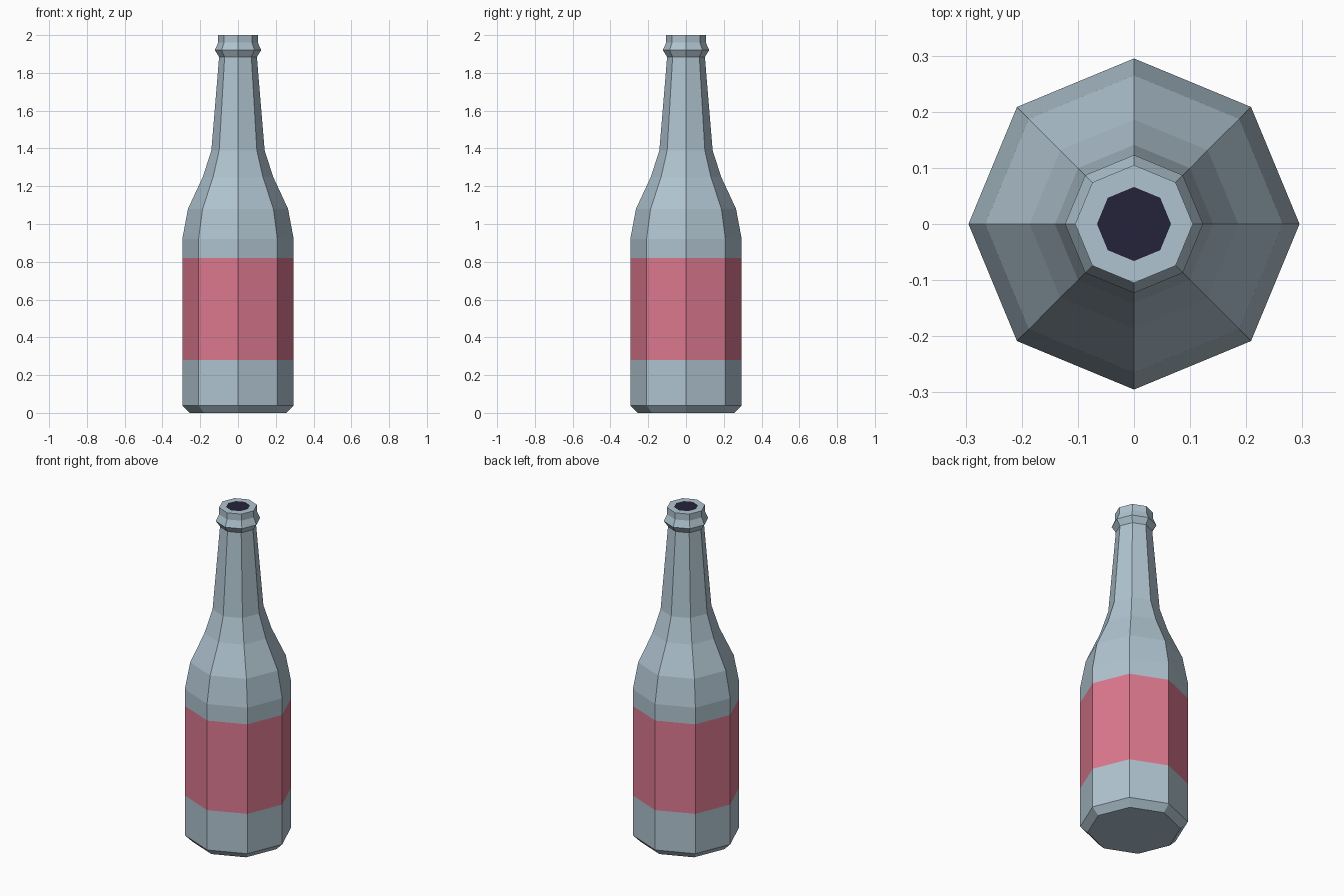
import bpy, bmesh, math

if "Cube" in bpy.data.objects:
    bpy.data.objects.remove(bpy.data.objects["Cube"])

SIDES = 8


def material(name, rgb):
    m = bpy.data.materials.new(name)
    m.diffuse_color = (*rgb, 1.0)
    m.use_nodes = True
    m.node_tree.nodes["Principled BSDF"].inputs["Base Color"].default_value = m.diffuse_color
    return m


glass = material("pale blue glass", (0.434, 0.552, 0.631))
label = material("rose label", (0.716, 0.188, 0.275))
dark = material("dark opening", (0.017, 0.017, 0.041))

# Bottle outline as (radius, height), from the base up to the inner lip
profile = [
    (0.255, 0.0), (0.295, 0.04),                      # bevelled foot
    (0.295, 0.28), (0.295, 0.82), (0.295, 0.92),      # body with label band
    (0.265, 1.08), (0.186, 1.25), (0.141, 1.39),      # shoulder
    (0.10, 1.885),                                    # neck
    (0.123, 1.92), (0.105, 1.96), (0.105, 2.0),       # collar and lip
    (0.066, 2.0),                                     # mouth edge
]

bm = bmesh.new()
rings = []
for r, z in profile:
    rings.append([bm.verts.new((r * math.cos(2 * math.pi * i / SIDES),
                                r * math.sin(2 * math.pi * i / SIDES), z))
                  for i in range(SIDES)])

# Walls
for low, high in zip(rings, rings[1:]):
    for i in range(SIDES):
        j = (i + 1) % SIDES
        bm.faces.new((low[i], low[j], high[j], high[i]))

# Base and dark mouth
bm.faces.new(rings[0][::-1])
mouth = bm.faces.new(rings[-1])

# Label colour by height
for f in bm.faces:
    if 0.5 < f.calc_center_median().z < 0.6:
        f.material_index = 1
mouth.material_index = 2

mesh = bpy.data.meshes.new("bottle")
bm.to_mesh(mesh)
bm.free()
for m in (glass, label, dark):
    mesh.materials.append(m)
bottle = bpy.data.objects.new("bottle", mesh)
bpy.context.collection.objects.link(bottle)
